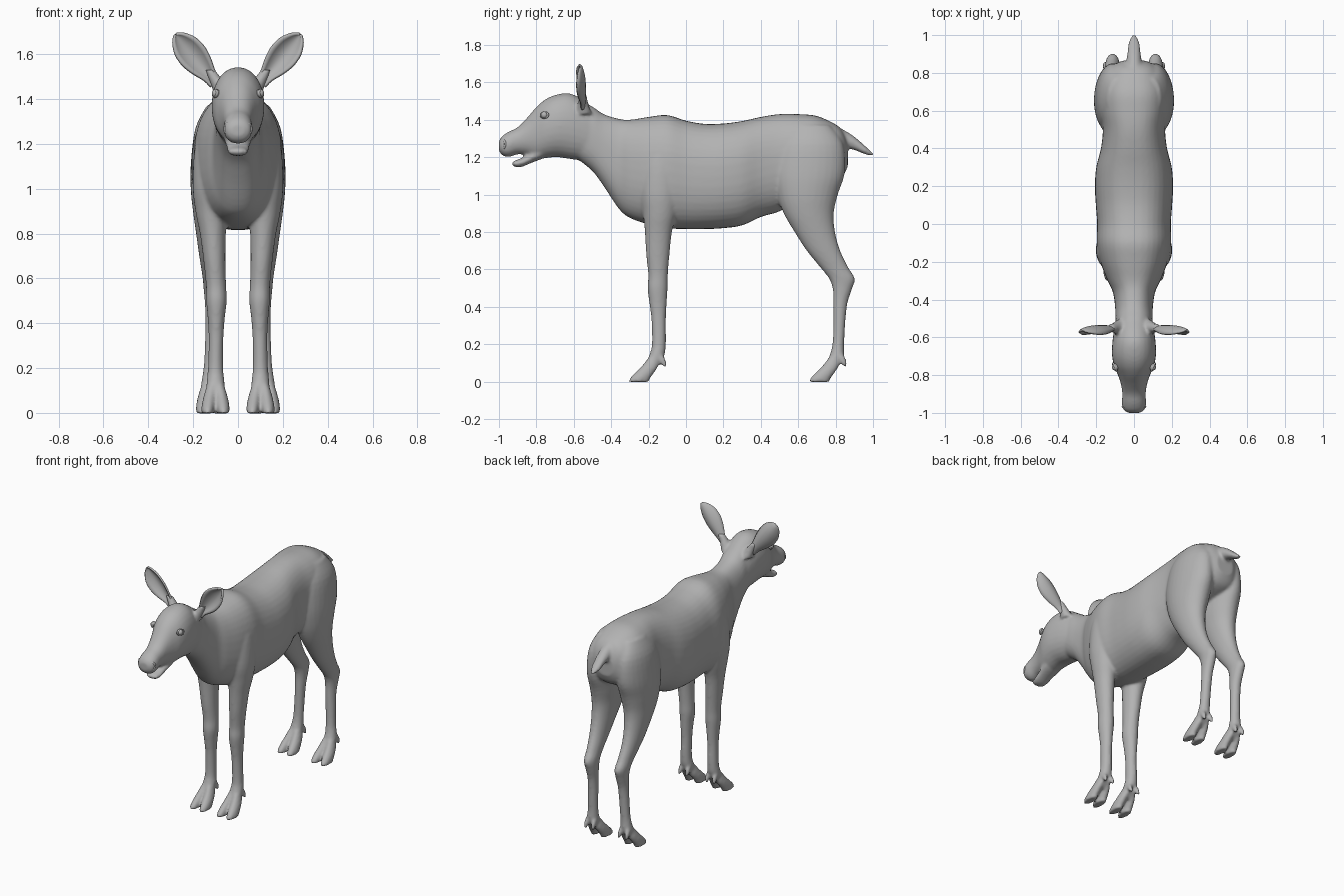
import bpy, bmesh, math
from mathutils import Vector, Matrix

grey = bpy.data.materials.new("plain_grey")
grey.diffuse_color = (0.45, 0.45, 0.45, 1)


def spline(rows, t, i):
    """Catmull-Rom between row i and row i + 1."""
    p = [rows[min(max(i + k, 0), len(rows) - 1)] for k in (-1, 0, 1, 2)]
    return [0.5 * (2 * b + (c - a) * t + (2 * a - 5 * b + 4 * c - d) * t * t
                   + (3 * b - a - 3 * c + d) * t ** 3) for a, b, c, d in zip(*p)]


def loft(bm, rows, upright, side=1, n=2.0, steps=4, seg=28):
    """Rows are (position, low, high, half width, x). Upright rings stack along y, flat ones along z."""
    rows = [tuple(r) + (0,) * (5 - len(r)) for r in rows]
    dense = [spline(rows, k / steps, i) for i in range(len(rows) - 1) for k in range(steps)]
    dense.append(rows[-1])
    rings = []
    for pos, lo, hi, hw, x in dense:
        ring = []
        for k in range(seg):
            a = 2 * math.pi * k / seg
            c, s = math.cos(a), math.sin(a)
            u = math.copysign(abs(c) ** (2 / n), c) * hw + x * side
            v = (lo + hi) / 2 + math.copysign(abs(s) ** (2 / n), s) * (hi - lo) / 2
            ring.append(bm.verts.new((u, pos, v) if upright else (u, v, pos)))
        rings.append(ring)
    faces = [bm.faces.new(rings[0]), bm.faces.new(rings[-1])]
    for r, q in zip(rings, rings[1:]):
        for k in range(seg):
            faces.append(bm.faces.new((r[k], r[(k + 1) % seg], q[(k + 1) % seg], q[k])))
    bmesh.ops.recalc_face_normals(bm, faces=faces)


def finish(bm, name):
    me = bpy.data.meshes.new(name)
    bm.to_mesh(me)
    bm.free()
    me.materials.append(grey)
    for p in me.polygons:
        p.use_smooth = True
    ob = bpy.data.objects.new(name, me)
    bpy.context.collection.objects.link(ob)
    return ob


body = bmesh.new()

# Torso and neck
loft(body, [
    (-0.58, 1.19, 1.51, 0.095), (-0.50, 1.125, 1.47, 0.098), (-0.44, 1.045, 1.43, 0.10),
    (-0.36, 0.925, 1.405, 0.112), (-0.30, 0.875, 1.40, 0.14), (-0.20, 0.84, 1.415, 0.178),
    (-0.10, 0.82, 1.425, 0.197), (0.0, 0.815, 1.395, 0.195), (0.10, 0.815, 1.378, 0.202),
    (0.20, 0.82, 1.38, 0.207), (0.30, 0.835, 1.393, 0.20), (0.40, 0.88, 1.415, 0.175),
    (0.50, 0.91, 1.43, 0.165), (0.60, 0.97, 1.43, 0.175), (0.70, 1.03, 1.42, 0.172),
    (0.80, 1.07, 1.375, 0.14), (0.84, 1.10, 1.335, 0.11), (0.865, 1.15, 1.28, 0.06)],
    True, n=2.35, seg=40)

# Head and muzzle
loft(body, [
    (-1.0, 1.235, 1.285, 0.03), (-0.985, 1.212, 1.31, 0.055), (-0.95, 1.20, 1.335, 0.064),
    (-0.90, 1.215, 1.36, 0.062), (-0.85, 1.21, 1.41, 0.069), (-0.80, 1.19, 1.468, 0.085),
    (-0.75, 1.195, 1.51, 0.106), (-0.69, 1.20, 1.535, 0.117), (-0.62, 1.19, 1.54, 0.114),
    (-0.55, 1.18, 1.505, 0.104), (-0.48, 1.16, 1.45, 0.09)], True, n=2.15)

# Lower jaw
loft(body, [
    (-0.93, 1.16, 1.172, 0.025), (-0.915, 1.148, 1.182, 0.042), (-0.88, 1.147, 1.195, 0.048),
    (-0.83, 1.168, 1.225, 0.054), (-0.77, 1.19, 1.27, 0.065)], True)

# Tail
loft(body, [
    (0.78, 1.27, 1.38, 0.06), (0.85, 1.25, 1.342, 0.042), (0.90, 1.238, 1.31, 0.036),
    (0.95, 1.218, 1.267, 0.031), (0.985, 1.208, 1.235, 0.02), (1.003, 1.208, 1.22, 0.008)], True)

front_leg = [
    (1.34, -0.19, -0.06, 0.05, 0.09), (1.20, -0.23, -0.03, 0.075, 0.115),
    (1.02, -0.245, -0.03, 0.08, 0.122), (0.90, -0.23, -0.05, 0.072, 0.118),
    (0.80, -0.22, -0.075, 0.058, 0.112), (0.68, -0.213, -0.088, 0.049, 0.105),
    (0.57, -0.202, -0.097, 0.045, 0.098), (0.50, -0.206, -0.098, 0.046, 0.096),
    (0.42, -0.196, -0.103, 0.038, 0.097), (0.33, -0.185, -0.108, 0.033, 0.098),
    (0.20, -0.182, -0.108, 0.034, 0.10), (0.14, -0.197, -0.115, 0.040, 0.10),
    (0.09, -0.218, -0.145, 0.042, 0.10), (0.06, -0.23, -0.17, 0.035, 0.10)]
hind_leg = [
    (1.37, 0.57, 0.77, 0.05, 0.09), (1.27, 0.50, 0.84, 0.085, 0.105),
    (1.12, 0.47, 0.85, 0.10, 0.11), (1.00, 0.485, 0.812, 0.098, 0.113),
    (0.90, 0.522, 0.79, 0.083, 0.118), (0.80, 0.58, 0.797, 0.066, 0.121),
    (0.70, 0.645, 0.825, 0.052, 0.121), (0.61, 0.718, 0.868, 0.042, 0.117),
    (0.55, 0.765, 0.903, 0.039, 0.114), (0.49, 0.785, 0.886, 0.036, 0.112),
    (0.40, 0.788, 0.86, 0.032, 0.113), (0.22, 0.785, 0.846, 0.032, 0.12),
    (0.14, 0.768, 0.845, 0.038, 0.125), (0.09, 0.745, 0.82, 0.042, 0.125),
    (0.06, 0.73, 0.79, 0.035, 0.125)]

for side in (-1, 1):
    # Legs, each with two toes and two dewclaws
    for leg, x, dy in ((front_leg, 0.10, 0), (hind_leg, 0.125, 0.965)):
        loft(body, leg, False, side)
        for toe in (-1, 1):
            loft(body, [
                (0.13, dy - 0.20, dy - 0.14, 0.018, x + toe * 0.018),
                (0.08, dy - 0.24, dy - 0.15, 0.026, x + toe * 0.026),
                (0.04, dy - 0.28, dy - 0.175, 0.029, x + toe * 0.032),
                (0.015, dy - 0.302, dy - 0.193, 0.028, x + toe * 0.035),
                (-0.002, dy - 0.308, dy - 0.198, 0.027, x + toe * 0.035)], False, side, seg=20)
            loft(body, [
                (0.15, dy - 0.165, dy - 0.125, 0.014, x + toe * 0.02),
                (0.115, dy - 0.15, dy - 0.108, 0.015, x + toe * 0.026),
                (0.08, dy - 0.122, dy - 0.102, 0.009, x + toe * 0.027)], False, side, seg=12)
    # Ear root
    loft(body, [(1.43, -0.59, -0.50, 0.04, 0.07), (1.48, -0.58, -0.52, 0.032, 0.095),
                (1.53, -0.57, -0.53, 0.022, 0.125)], False, side, seg=16)

# Merge the parts into one smooth skin
animal = finish(body, "body_and_legs")
remesh = animal.modifiers.new("skin", 'REMESH')
remesh.mode = 'VOXEL'
remesh.voxel_size = 0.009
remesh.use_smooth_shade = True
soften = animal.modifiers.new("soften", 'SMOOTH')
soften.factor = 0.5
soften.iterations = 6

ear_rows = [(0.0, 0.026), (0.15, 0.03), (0.35, 0.05), (0.55, 0.062), (0.75, 0.057),
            (0.9, 0.036), (0.97, 0.018), (1.0, 0.004)]

for side, label in ((-1, "right"), (1, "left")):
    # Cupped leaf-shaped ear, open to the front
    bm = bmesh.new()
    base, tip = Vector((0.10, -0.548, 1.47)), Vector((0.278, -0.565, 1.688))
    across = Vector((tip.z - base.z, 0, base.x - tip.x)).normalized()
    grid = []
    for i in range(len(ear_rows) - 1):
        for k in range(3):
            grid.append(spline(ear_rows, k / 3, i))
    grid.append(ear_rows[-1])
    rows = []
    for t, w in grid:
        row = []
        for j in range(9):
            v = j / 4 - 1
            p = base.lerp(tip, t) + across * (w * v)
            p.y += w * 0.65 * (0.4 - v * v)
            row.append(bm.verts.new((p.x * side, p.y, p.z)))
        rows.append(row)
    for r, q in zip(rows, rows[1:]):
        for j in range(8):
            bm.faces.new((r[j], r[j + 1], q[j + 1], q[j]))
    bmesh.ops.recalc_face_normals(bm, faces=bm.faces)
    ear = finish(bm, label + "_ear")
    thick = ear.modifiers.new("thickness", 'SOLIDIFY')
    thick.thickness = 0.012
    thick.offset = 0

    # Eyeball
    bm = bmesh.new()
    bmesh.ops.create_uvsphere(bm, u_segments=20, v_segments=12, radius=0.019,
                              matrix=Matrix.Translation((0.098 * side, -0.757, 1.425)))
    finish(bm, label + "_eye")

    # Eyelid and nostril rims
    for name, centre, normal, big, small, squash in (
            ("eyelid", (0.102, -0.757, 1.425), (1, -0.45, 0.15), 0.021, 0.006, 0.75),
            ("nostril", (0.046, -0.977, 1.268), (0.8, -1, 0.1), 0.017, 0.006, 1.2)):
        bm = bmesh.new()
        turn = Vector(normal).to_track_quat('Z', 'Y').to_matrix().to_4x4()
        place = Matrix.Translation(centre) @ turn
        ring = []
        for i in range(24):
            a = 2 * math.pi * i / 24
            ring.append([])
            for j in range(8):
                b = 2 * math.pi * j / 8
                r = big + small * math.cos(b)
                p = place @ Vector((r * math.cos(a), r * math.sin(a) * squash, small * math.sin(b)))
                ring[-1].append(bm.verts.new((p.x * side, p.y, p.z)))
        for i in range(24):
            for j in range(8):
                a, b = ring[i], ring[(i + 1) % 24]
                bm.faces.new((a[j], a[(j + 1) % 8], b[(j + 1) % 8], b[j]))
        bmesh.ops.recalc_face_normals(bm, faces=bm.faces)
        finish(bm, label + "_" + name)
